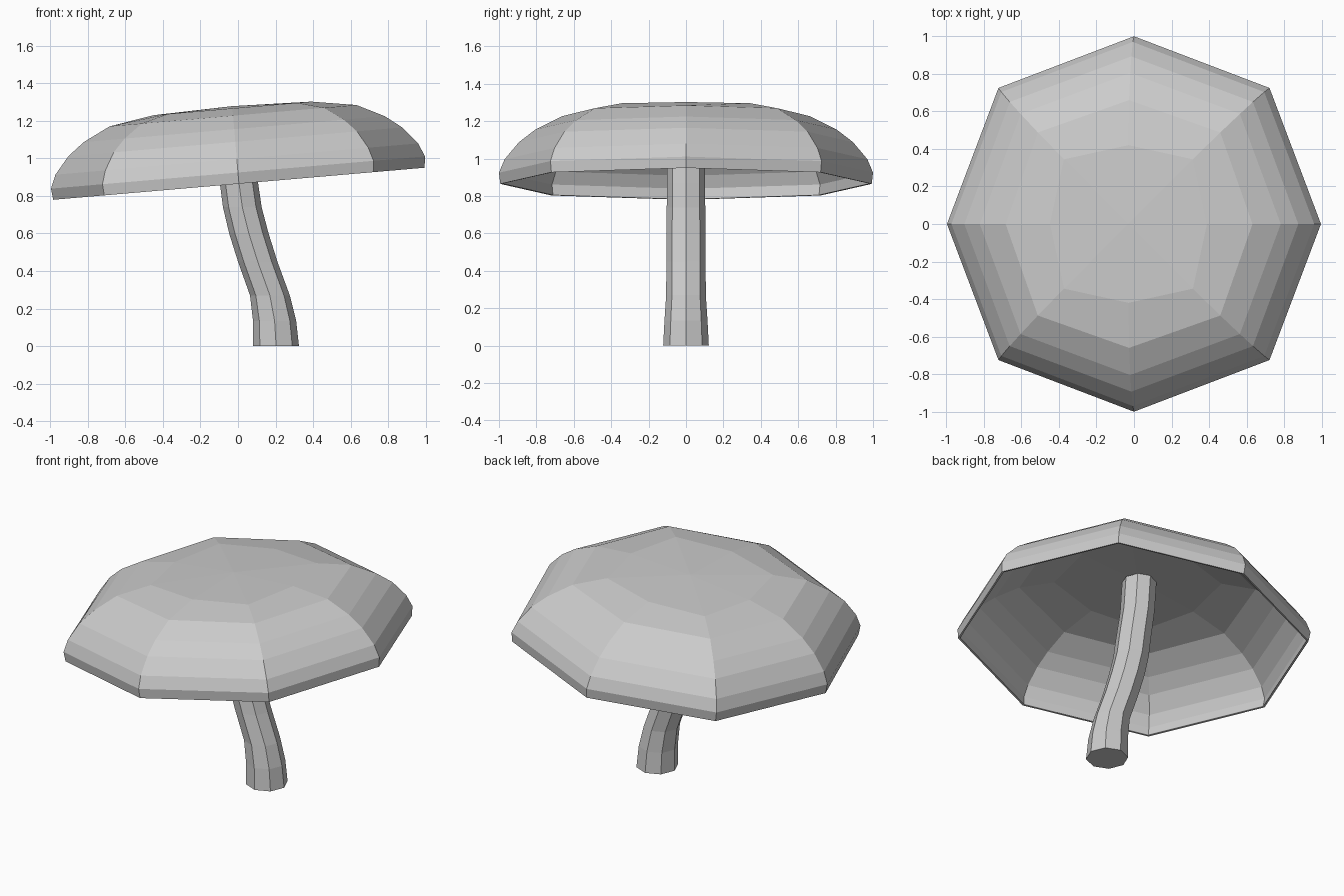
import bpy
import bmesh
from math import cos, sin, pi, radians

cube = bpy.data.objects.get("Cube")
if cube:
    bpy.data.objects.remove(cube)

SIDES = 8

grey = bpy.data.materials.new("pale_grey")
grey.use_nodes = True
grey.diffuse_color = (0.6, 0.6, 0.6, 1)
grey.node_tree.nodes["Principled BSDF"].inputs["Base Color"].default_value = (0.6, 0.6, 0.6, 1)


def add_ring(bm, radius, x, z, bulge=1.0):
    """Eight-sided ring; bulge pushes the diagonal corners outwards."""
    ring = []
    for i in range(SIDES):
        a = 2 * pi * i / SIDES
        r = radius * (bulge if i % 2 else 1)
        ring.append(bm.verts.new((x + r * cos(a), r * sin(a), z)))
    return ring


def bridge(bm, lower, upper):
    for i in range(SIDES):
        j = (i + 1) % SIDES
        bm.faces.new((lower[i], lower[j], upper[j], upper[i]))


def finish(bm, name):
    mesh = bpy.data.meshes.new(name)
    bm.to_mesh(mesh)
    bm.free()
    mesh.materials.append(grey)
    obj = bpy.data.objects.new(name, mesh)
    bpy.context.collection.objects.link(obj)
    return obj


# Cap: radius, height and diagonal bulge of each ring, from rim to crown
cap_profile = [(0.993, 0, 1.025), (1.0, 0.06, 1.025), (0.97, 0.132, 1.025),
               (0.893, 0.224, 1.03), (0.805, 0.292, 1.03),
               (0.66, 0.364, 1.045), (0.42, 0.403, 1.16)]
bm = bmesh.new()
rings = [add_ring(bm, r, 0, z, b) for r, z, b in cap_profile]
for lower, upper in zip(rings, rings[1:]):
    bridge(bm, lower, upper)
crown = bm.verts.new((0, 0, 0.415))
for i in range(SIDES):
    bm.faces.new((rings[-1][i], rings[-1][(i + 1) % SIDES], crown))
cap = finish(bm, "mushroom_cap")
cap.location = (0.005, 0, 0.865)
cap.rotation_euler = (0, radians(-4.93), 0)
shell = cap.modifiers.new("thin_shell", "SOLIDIFY")
shell.thickness = 0.012
shell.offset = -1

# Stem: radius, sideways position and height along the bend
stem_path = [(0.122, 0.203, 0), (0.115, 0.195, 0.135), (0.106, 0.17, 0.27),
             (0.105, 0.105, 0.45), (0.105, 0.058, 0.6), (0.103, 0.023, 0.74),
             (0.102, 0.005, 0.87), (0.1, -0.025, 1.06), (0.1, -0.04, 1.265)]
bm = bmesh.new()
rings = [add_ring(bm, r, x, z) for r, x, z in stem_path]
for lower, upper in zip(rings, rings[1:]):
    bridge(bm, lower, upper)
bm.faces.new(rings[0][::-1])
bm.faces.new(rings[-1])
finish(bm, "mushroom_stem")
